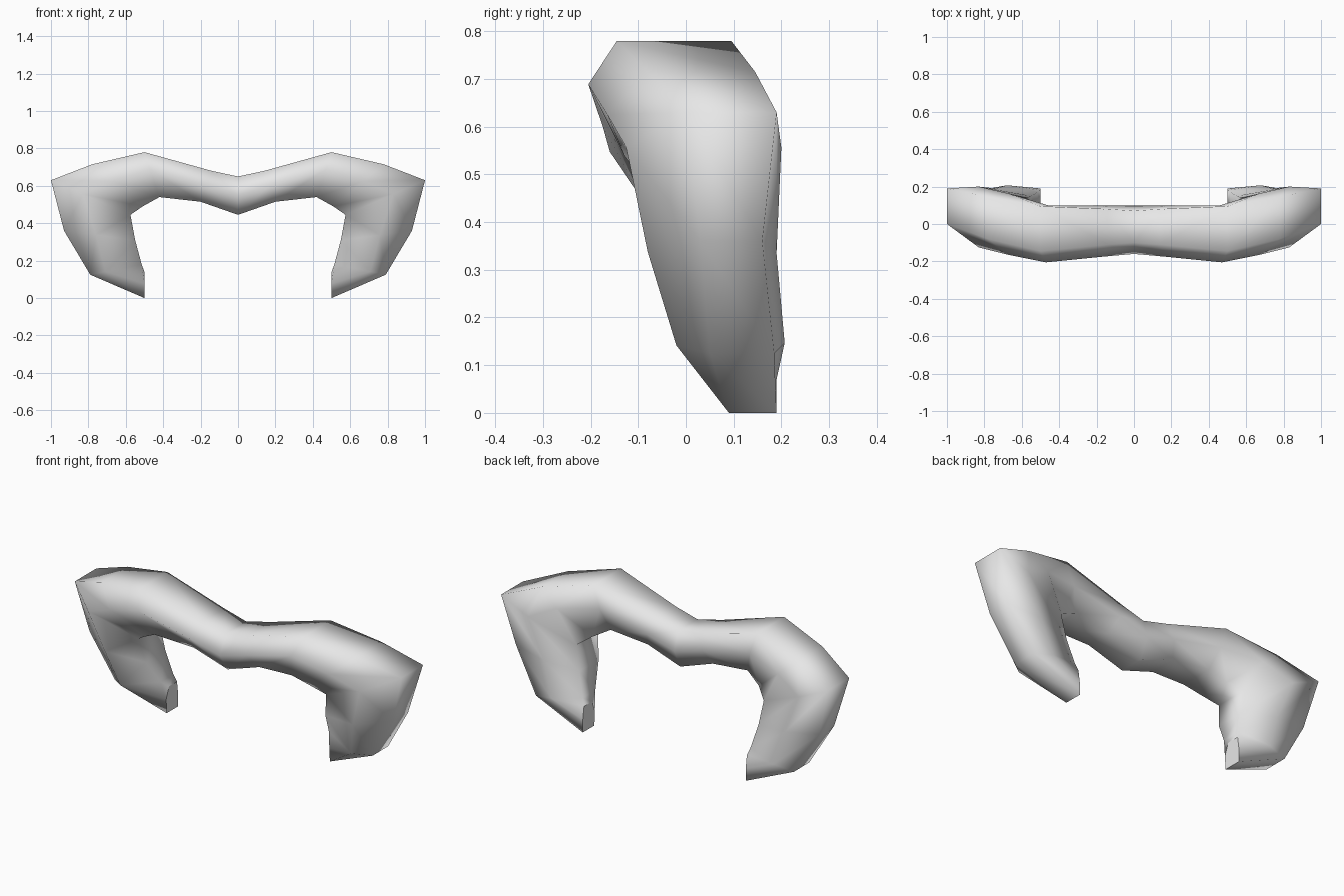
import bpy
import bmesh

cube = bpy.data.objects.get("Cube")
if cube:
    bpy.data.objects.remove(cube, do_unlink=True)

grey = bpy.data.materials.new("plain grey")
grey.use_nodes = True
grey.diffuse_color = (0.8, 0.8, 0.8, 1)
grey.node_tree.nodes["Principled BSDF"].inputs["Base Color"].default_value = (0.8, 0.8, 0.8, 1)

# Cross-sections from the middle to the tip:
# outer (x, z), inner (x, z), front (blend, y), back (blend, y), outer y range, inner y range
SECTIONS = [
    ((0, .66), (0, .455), (.5, -.16), (.5, .10), (-.10, .07), (-.09, .05)),
    ((.14, .69), (.20, .525), (.52, -.175), (.5, .10), (-.11, .08), (-.10, .05)),
    ((.50, .79), (.42, .55), (.62, -.205), (.5, .10), (-.145, .095), (-.13, .06)),
    ((.78, .725), (.51, .50), (.6, -.165), (.62, .165), (-.08, .145), (-.09, .09)),
    ((1.0, .64), (.575, .455), (.6, -.125), (.6, .20), (.0, .19), (-.05, .14)),
    ((.93, .37), (.55, .32), (.55, -.08), (.5, .19), (.03, .16), (-.02, .15)),
    ((.79, .135), (.515, .19), (.7, -.02), (.6, .207), (.05, .185), (.06, .17)),
    ((.50, .01), (.50, .15), (.45, .085), (.5, .19), (.09, .19), (.11, .18)),
]


def ring(bm, outer, inner, front, back, outer_y, inner_y):
    """Six-sided section spanning the outer and inner outlines."""
    corners = [(1, outer_y[0]), (1, outer_y[1]), back,
               (0, inner_y[1]), (0, inner_y[0]), front]
    verts = []
    for t, y in corners:
        x = inner[0] + (outer[0] - inner[0]) * t
        z = inner[1] + (outer[1] - inner[1]) * t
        verts.append(bm.verts.new((x, y, z)))
    return verts


# Left half of the moustache, lofted through the sections
bm = bmesh.new()
rings = [ring(bm, *s) for s in SECTIONS]
for a, b in zip(rings, rings[1:]):
    for i in range(len(a)):
        j = (i + 1) % len(a)
        bm.faces.new((a[i], a[j], b[j], b[i]))
for f in bm.faces:
    f.smooth = True

# Flat end at the tip
bm.faces.new(rings[-1])

# Right half, joined along the middle
both = bmesh.ops.mirror(bm, geom=bm.verts[:] + bm.edges[:] + bm.faces[:],
                        axis='X', merge_dist=0.001)
bmesh.ops.recalc_face_normals(bm, faces=bm.faces[:])

# Stand it on the ground
low = min(v.co.z for v in bm.verts)
for v in bm.verts:
    v.co.z -= low

mesh = bpy.data.meshes.new("moustache")
bm.to_mesh(mesh)
bm.free()
mesh.materials.append(grey)
moustache = bpy.data.objects.new("moustache", mesh)
bpy.context.collection.objects.link(moustache)
